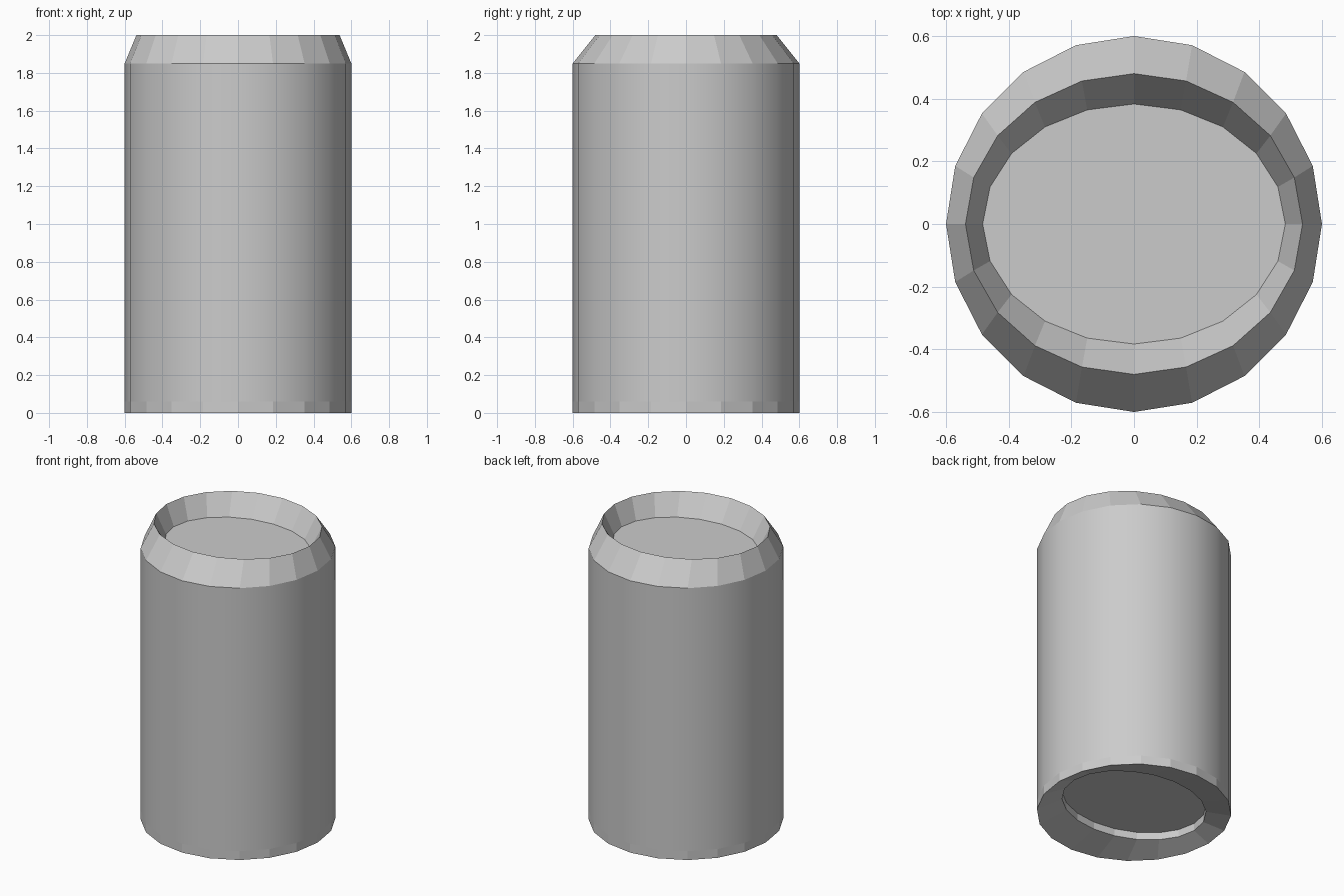
import bpy, bmesh, math

if "Cube" in bpy.data.objects:
    bpy.data.objects.remove(bpy.data.objects["Cube"])

SIDES = 20
BODY = 3  # index of the ring pair forming the smooth wall

# Rings (x radius, y radius, z) from the underside centre panel to the lid
rings = [
    (0.483, 0.383, 0.10),   # underside panel
    (0.483, 0.383, 0.05),   # underside recess lip
    (0.60, 0.60, 0.0),      # foot
    (0.60, 0.60, 0.06),     # start of wall
    (0.60, 0.60, 1.85),     # shoulder
    (0.538, 0.48, 2.0),     # rim
    (0.483, 0.383, 1.86),   # sunken lid
]

bm = bmesh.new()
loops = []
for rx, ry, z in rings:
    loops.append([bm.verts.new((rx * math.cos(2 * math.pi * i / SIDES),
                                ry * math.sin(2 * math.pi * i / SIDES), z))
                  for i in range(SIDES)])

# Bridge neighbouring rings; only the tall wall is smooth
for k, (a, b) in enumerate(zip(loops, loops[1:])):
    for i in range(SIDES):
        j = (i + 1) % SIDES
        face = bm.faces.new((a[i], a[j], b[j], b[i]))
        face.smooth = k == BODY

# Underside panel and lid
bm.faces.new(list(reversed(loops[0])))
bm.faces.new(loops[-1])

mesh = bpy.data.meshes.new("can_body")
bm.to_mesh(mesh)
bm.free()
can = bpy.data.objects.new("can_body", mesh)
bpy.context.collection.objects.link(can)
